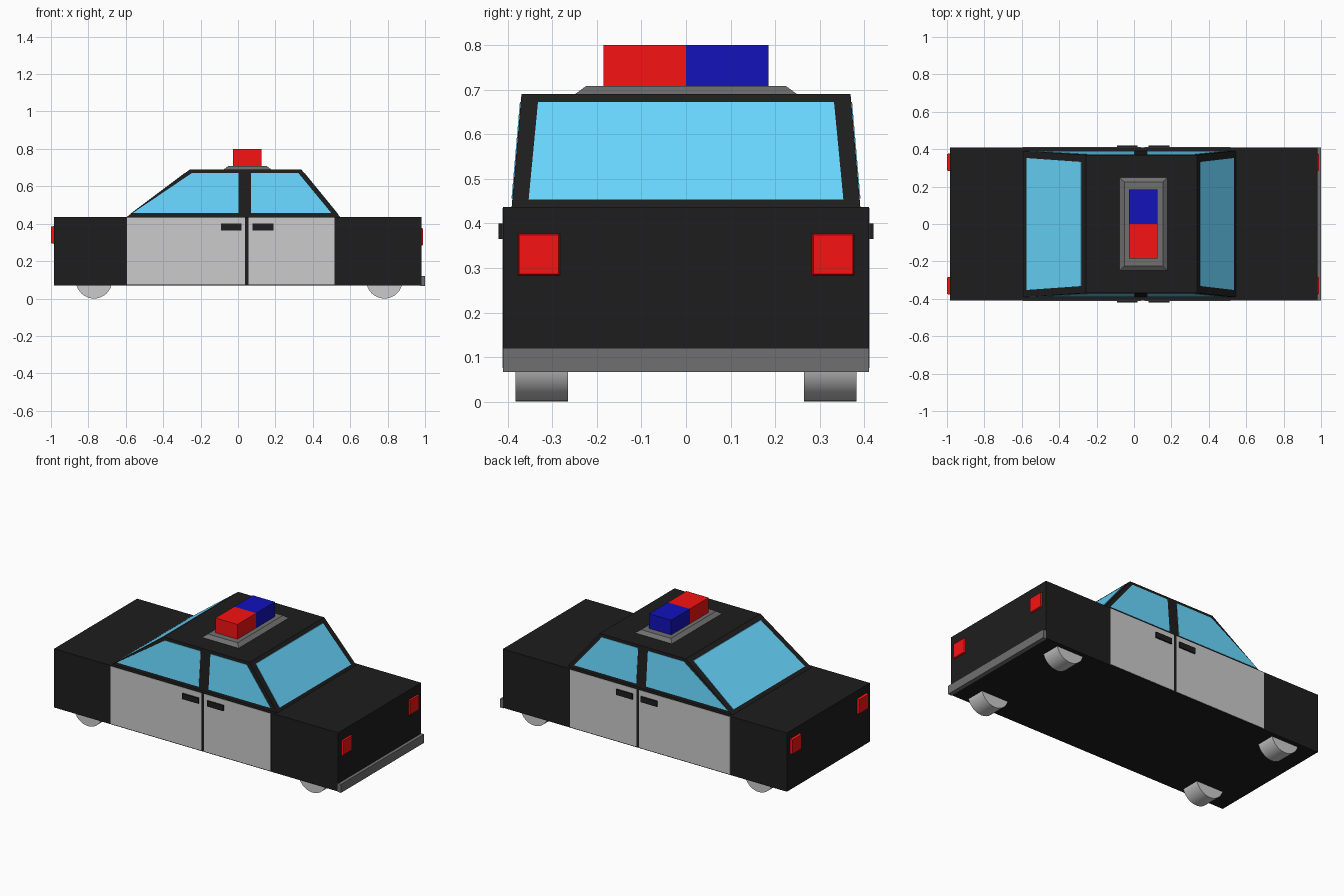
import bpy, bmesh, math

if "Cube" in bpy.data.objects:
    bpy.data.objects.remove(bpy.data.objects["Cube"])


def material(name, rgb):
    m = bpy.data.materials.new(name)
    m.diffuse_color = (*rgb, 1)
    m.use_nodes = True
    m.node_tree.nodes["Principled BSDF"].inputs["Base Color"].default_value = m.diffuse_color
    return m


BLACK = material("black_paint", (0.0125, 0.0125, 0.0125))
TRIM = material("dark_grey", (0.16, 0.16, 0.16))
RED = material("red", (0.93, 0.006, 0.006))
BLUE = material("blue", (0.006, 0.006, 0.5))
GLASS = material("glass", (0.14, 0.68, 1.0))


def loft(name, ring_a, ring_b, mat=None):
    """Closed solid between two rings with the same number of points."""
    bm = bmesh.new()
    a = [bm.verts.new(p) for p in ring_a]
    b = [bm.verts.new(p) for p in ring_b]
    n = len(a)
    bm.faces.new(a)
    bm.faces.new(b)
    for i in range(n):
        j = (i + 1) % n
        bm.faces.new((a[i], a[j], b[j], b[i]))
    bmesh.ops.recalc_face_normals(bm, faces=bm.faces)
    me = bpy.data.meshes.new(name)
    bm.to_mesh(me)
    bm.free()
    ob = bpy.data.objects.new(name, me)
    bpy.context.collection.objects.link(ob)
    if mat:
        me.materials.append(mat)
    return ob


def rect(x0, x1, y0, y1, z):
    return [(x0, y0, z), (x1, y0, z), (x1, y1, z), (x0, y1, z)]


def box(name, x0, x1, y0, y1, z0, z1, mat=None):
    return loft(name, rect(x0, x1, y0, y1, z0), rect(x0, x1, y0, y1, z1), mat)


# Lower body and tapered cabin
ZB, ZT = 0.437, 0.69
box("body", -0.985, 0.98, -0.41, 0.41, 0.07, ZB, BLACK)
loft("cabin", rect(-0.594, 0.545, -0.391, 0.391, ZB),
     rect(-0.257, 0.338, -0.369, 0.369, ZT), BLACK)


def lerp(z, low, high):
    return low + (high - low) * (z - ZB) / (ZT - ZB)


# Side windows, doors and handles on both sides
rear_window = [(-0.565, 0.456), (-0.245, 0.672), (0.003, 0.672), (0.003, 0.456)]
front_window = [(0.07, 0.456), (0.07, 0.672), (0.322, 0.672), (0.5, 0.456)]
for s, side in ((-1, "right"), (1, "left")):
    for label, pts in (("rear", rear_window), ("front", front_window)):
        rings = [[(x, s * (lerp(z, 0.391, 0.369) + d), z) for x, z in pts]
                 for d in (-0.02, 0.002)]
        loft(f"{label}_side_window_{side}", *rings, GLASS)
    for label, x0, x1 in (("rear", -0.594, 0.037), ("front", 0.055, 0.515)):
        box(f"{label}_door_{side}", x0, x1, s * 0.39, s * 0.412, 0.075, 0.434)
    for label, x0, x1 in (("rear", -0.092, 0.02), ("front", 0.078, 0.19)):
        box(f"{label}_door_handle_{side}", x0, x1, s * 0.405, s * 0.42,
            0.365, 0.4, BLACK)

# Windscreens at both ends
for name, low, high, s in (("front_windscreen", 0.545, 0.338, 1),
                           ("rear_windscreen", -0.594, -0.257, -1)):
    rings = [[(lerp(z, low, high) + s * d, y, z) for y, z in
              ((-0.353, 0.453), (0.353, 0.453), (0.332, 0.672), (-0.332, 0.672))]
             for d in (-0.02, 0.003)]
    loft(name, *rings, GLASS)

# Square lamps with chamfered rims at both ends
for end, xa, xb, zc in (("front", 0.97, 0.99, 0.33), ("rear", -0.975, -1.0, 0.34)):
    for s, side in ((-1, "right"), (1, "left")):
        rings = [[(x, s * 0.33 + a * h, zc + b * h)
                  for a, b in ((-1, -1), (1, -1), (1, 1), (-1, 1))]
                 for x, h in ((xa, 0.05), (xb, 0.044))]
        loft(f"{end}_lamp_{side}", *rings, RED)

# Bumper
box("bumper", 0.975, 1.0, -0.41, 0.41, 0.067, 0.12, TRIM)

# Roof beacon on its sloped base
loft("beacon_base", rect(-0.078, 0.18, -0.25, 0.25, 0.689),
     rect(-0.052, 0.154, -0.224, 0.224, 0.708), TRIM)
box("beacon_red", -0.027, 0.126, -0.185, 0, 0.705, 0.8, RED)
box("beacon_blue", -0.027, 0.126, 0, 0.185, 0.705, 0.8, BLUE)

# Wheels
for end, x in (("rear", -0.77), ("front", 0.783)):
    for s, side in ((-1, "right"), (1, "left")):
        bpy.ops.mesh.primitive_cylinder_add(
            vertices=32, radius=0.097, depth=0.117,
            location=(x, s * 0.3235, 0.097), rotation=(math.pi / 2, 0, 0))
        wheel = bpy.context.object
        wheel.name = f"{end}_wheel_{side}"
        bpy.ops.object.shade_smooth_by_angle()
